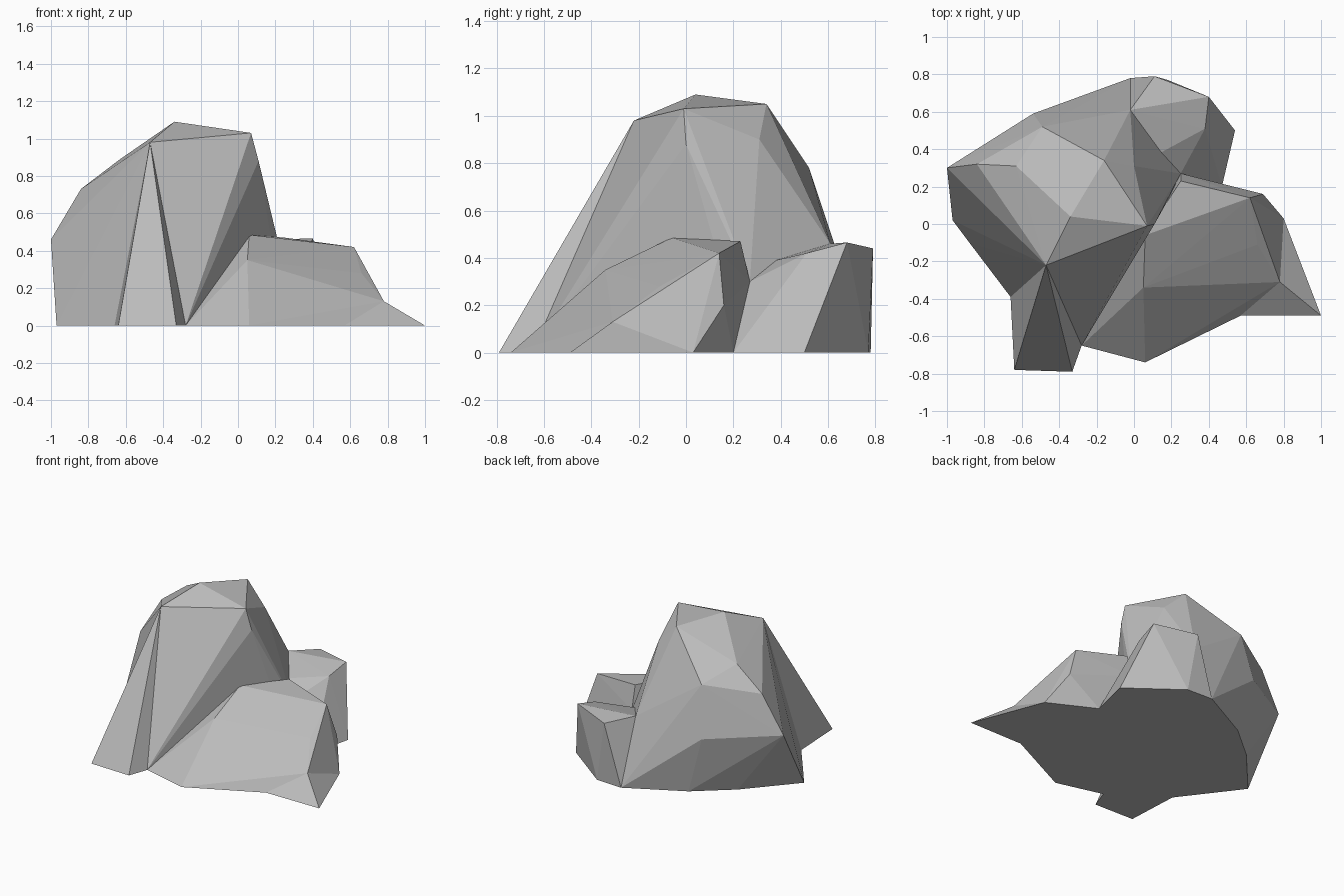
import bpy
import bmesh

cube = bpy.data.objects.get("Cube")
if cube:
    bpy.data.objects.remove(cube, do_unlink=True)

stone = bpy.data.materials.new("stone grey")
stone.use_nodes = True
grey = (0.5, 0.5, 0.5, 1)
stone.diffuse_color = grey
stone.node_tree.nodes["Principled BSDF"].inputs["Base Color"].default_value = grey


def faceted_rock(name, corners):
    """Flat-faced stone wrapped tightly around its corner points."""
    bm = bmesh.new()
    for corner in corners:
        bm.verts.new(corner)
    hull = bmesh.ops.convex_hull(bm, input=bm.verts[:])
    spare = {g for g in hull["geom_interior"] + hull["geom_unused"]
             if isinstance(g, bmesh.types.BMVert)}
    bmesh.ops.delete(bm, geom=list(spare), context="VERTS")
    bmesh.ops.recalc_face_normals(bm, faces=bm.faces[:])
    mesh = bpy.data.meshes.new(name)
    bm.to_mesh(mesh)
    bm.free()
    mesh.materials.append(stone)
    rock = bpy.data.objects.new(name, mesh)
    bpy.context.collection.objects.link(rock)
    return rock


# Corners shared by neighbouring stones
front_peak = (-.47, -.22, .98)
spur_left = (-.66, -.39, 0)
spur_right = (-.28, -.65, 0)
saddle = (.25, .27, .3)
back_ledge = (-.02, .61, .46)
back_foot = (-.02, .78, 0)
inner_foot = (.25, .25, 0)
slab_foot = (.57, -.49, 0)
slab_side = (.8, .03, 0)
slab_lip = (.78, -.31, .13)

# Tall main boulder: crown, shoulders, overhanging flank, footprint
crown = [front_peak, (-.34, .04, 1.09), (.07, -.01, 1.03), (-.16, .34, 1.05)]
shoulders = [(.11, 0, .88), (0, .31, .9), (-.63, .31, .89),
             (-.84, .32, .73), (-.49, .52, .78)]
flank = [(-1, .3, .46), (-.54, .59, .42), back_ledge, saddle]
footprint = [(-.97, .02, 0), (-.88, -.1, 0), spur_left, spur_right,
             inner_foot, back_foot, (-.42, .57, 0), (-.67, .36, 0)]
faceted_rock("main_boulder", crown + shoulders + flank + footprint)

# Narrow spur running down from the front peak
faceted_rock("front_spur", [front_peak, spur_left, spur_right,
                            (-.64, -.78, 0), (-.33, -.79, 0)])

# Low sloping slab on the left side
faceted_rock("side_slab", [
    spur_right, (.06, -.74, 0), slab_foot, slab_lip, slab_side,
    (.05, -.34, .35), (.06, -.06, .485), (.25, .23, .47), (.62, .14, .42),
    (.66, -.11, .28), (.69, .16, .2), saddle, (.47, .2, 0), inner_foot])

# Pointed toe of the slab
faceted_rock("slab_toe", [slab_foot, slab_lip, slab_side, (1, -.49, 0)])

# Small block tucked in at the back
faceted_rock("back_block", [
    back_ledge, saddle, (.14, .38, .39), (.38, .51, .42), (.4, .68, .465),
    (.11, .79, .44), (.54, .5, 0), (.47, .2, 0), (.18, .77, 0),
    back_foot, inner_foot])
